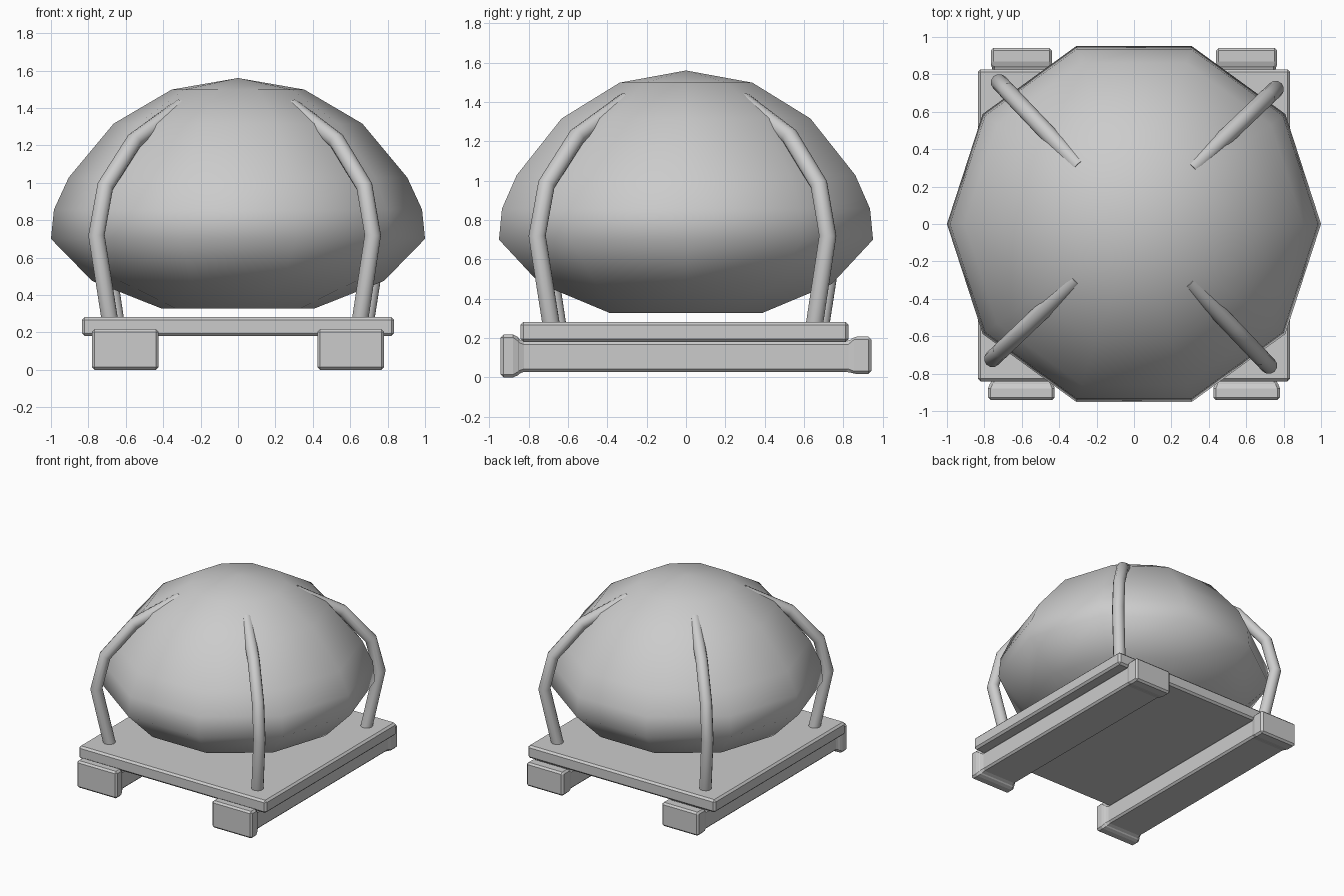
import bpy, bmesh, math

if "Cube" in bpy.data.objects:
    bpy.data.objects.remove(bpy.data.objects["Cube"])


def finish(name, bm, smooth):
    bmesh.ops.recalc_face_normals(bm, faces=bm.faces)
    for f in bm.faces:
        f.smooth = smooth
    mesh = bpy.data.meshes.new(name)
    bm.to_mesh(mesh)
    bm.free()
    ob = bpy.data.objects.new(name, mesh)
    bpy.context.collection.objects.link(ob)
    return ob


def bridge(bm, rings):
    for a, b in zip(rings, rings[1:]):
        n = len(a)
        for i in range(n):
            bm.faces.new((a[i], a[(i + 1) % n], b[(i + 1) % n], b[i]))


def bevel(ob, width):
    m = ob.modifiers.new("edge_bevel", 'BEVEL')
    m.width = width
    m.segments = 1
    m.limit_method = 'ANGLE'
    m.angle_limit = math.radians(20)


# Ten-sided domed body, revolved from a (radius, z) profile
profile = [(0.41, 0.328), (0.78, 0.475), (1.0, 0.70), (0.984, 0.857),
           (0.905, 1.028), (0.665, 1.316), (0.355, 1.498)]
bm = bmesh.new()
rings = []
for r, z in profile:
    rings.append([bm.verts.new((r * math.cos(i * math.tau / 10),
                                r * math.sin(i * math.tau / 10), z))
                  for i in range(10)])
bridge(bm, rings)
top = bm.verts.new((0, 0, 1.56))
for i in range(10):
    bm.faces.new((rings[-1][i], rings[-1][(i + 1) % 10], top))
bm.faces.new(rings[0][::-1])
finish("domed_body", bm, True)

# Four curved hold-down struts, each in a radial plane
path = [(0.945, 0.26), (1.045, 0.72), (0.98, 0.98), (0.765, 1.225), (0.42, 1.405)]
for k in range(4):
    a = math.radians(-46.4 + 90 * k)
    bm = bmesh.new()
    rings = []
    for j, (r, z) in enumerate(path):
        p, q = path[max(j - 1, 0)], path[min(j + 1, len(path) - 1)]
        d = math.hypot(q[0] - p[0], q[1] - p[1])
        nr, nz = (q[1] - p[1]) / d, -(q[0] - p[0]) / d
        ring = []
        for i in range(12):
            t = i * math.tau / 12
            u, v = 0.045 * math.cos(t), 0.045 * math.sin(t)
            rr = r + u * nr
            ring.append(bm.verts.new((rr * math.cos(a) - v * math.sin(a),
                                      rr * math.sin(a) + v * math.cos(a),
                                      z + u * nz)))
        rings.append(ring)
    bridge(bm, rings)
    bm.faces.new(rings[0][::-1])
    bm.faces.new(rings[-1])
    ob = finish(f"strut_{k + 1}", bm, True)
    bpy.context.view_layer.objects.active = ob
    ob.select_set(True)
    bpy.ops.object.shade_smooth_by_angle(angle=math.radians(50))
    ob.select_set(False)

# Base plate
bm = bmesh.new()
bmesh.ops.create_cube(bm, size=1)
for v in bm.verts:
    v.co = (v.co.x * 1.67, v.co.y * 1.668 - 0.007, v.co.z * 0.102 + 0.231)
bevel(finish("base_plate", bm, False), 0.015)

# Two skids with flared ends: (y, half width, z low, z high)
sections = [(-0.942, 0.178, 0.0, 0.217), (-0.865, 0.178, 0.0, 0.217),
            (-0.838, 0.155, 0.028, 0.182), (0.825, 0.155, 0.028, 0.182),
            (0.855, 0.163, 0.017, 0.207), (0.942, 0.163, 0.017, 0.207)]
for side, name in ((-1, "left_skid"), (1, "right_skid")):
    bm = bmesh.new()
    rings = [[bm.verts.new((side * 0.602 + sx * w, y, z))
              for sx, z in ((-1, lo), (1, lo), (1, hi), (-1, hi))]
             for y, w, lo, hi in sections]
    bridge(bm, rings)
    bm.faces.new(rings[0][::-1])
    bm.faces.new(rings[-1])
    bevel(finish(name, bm, False), 0.014)
